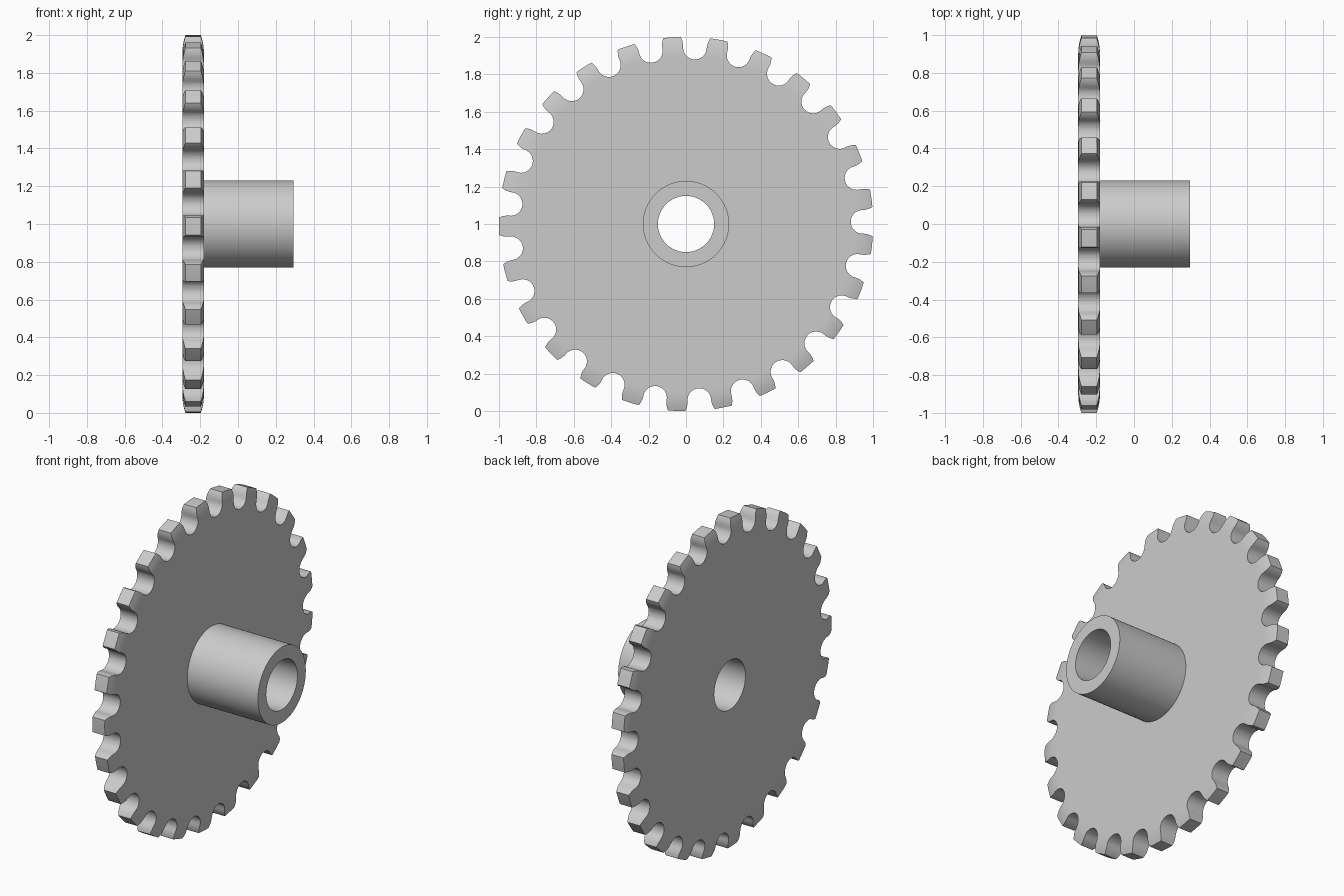
import bpy, bmesh, math
from mathutils import Vector

TEETH = 25
SEGMENTS = 150
PHASE = math.radians(0.7)          # small turn of the tooth ring
BACK, FACE, HUB_END = -0.295, -0.18, 0.295
BORE_R, HUB_R, TIP_R = 0.15, 0.23, 1.0
CHAMFER_R, CHAMFER_ARC = 0.90, 0.31
SEAT_R, SEAT_DIST = 0.063, 0.943   # round roller seats between the teeth

old = bpy.data.objects.get("Cube")
if old:
    bpy.data.objects.remove(old, do_unlink=True)

steel = bpy.data.materials.new("plain_grey")
steel.use_nodes = True
colour = (0.6, 0.6, 0.6, 1)
steel.diffuse_color = colour
steel.node_tree.nodes["Principled BSDF"].inputs["Base Color"].default_value = colour


def polar(x, r, a):
    return Vector((x, r * math.cos(a), 1 + r * math.sin(a)))


def make_object(name, bm):
    bmesh.ops.recalc_face_normals(bm, faces=bm.faces)
    mesh = bpy.data.meshes.new(name)
    bm.to_mesh(mesh)
    bm.free()
    mesh.materials.append(steel)
    obj = bpy.data.objects.new(name, mesh)
    bpy.context.collection.objects.link(obj)
    return obj


def lathe(name, profile):
    """Turn a closed (x, radius) profile around the axle."""
    bm = bmesh.new()
    rings = [[bm.verts.new(polar(x, r, math.tau * i / SEGMENTS)) for x, r in profile]
             for i in range(SEGMENTS)]
    n = len(profile)
    for i, ring in enumerate(rings):
        nxt = rings[(i + 1) % SEGMENTS]
        for j in range(n):
            k = (j + 1) % n
            bm.faces.new((ring[j], ring[k], nxt[k], nxt[j]))
    return make_object(name, bm)


# Plate with rounded rim, hub tube and through bore, as one turned body
rim = []
for i in range(7):
    r = CHAMFER_R + (TIP_R - CHAMFER_R) * i / 6
    rim.append((CHAMFER_ARC - math.sqrt(CHAMFER_ARC ** 2 - (r - CHAMFER_R) ** 2), r))
profile = [(BACK, BORE_R), (BACK, CHAMFER_R - 0.03)]
profile += [(BACK + d, r) for d, r in rim]
profile += [(FACE - d, r) for d, r in reversed(rim)]
profile += [(FACE, CHAMFER_R - 0.03), (FACE, HUB_R), (HUB_END, HUB_R), (HUB_END, BORE_R)]
sprocket = lathe("sprocket_wheel_and_hub", profile)

# Outline of one gap: round seat, then flanks flaring toward the tips
flank = []
for i in range(1, 7):
    du = 0.09 * i / 6
    flank.append((SEAT_DIST + du, SEAT_R + 5.5 * du * du))
seat = []
for i in range(17):
    a = math.pi * (0.5 + i / 16)
    seat.append((SEAT_DIST + SEAT_R * math.cos(a), SEAT_R * math.sin(a)))
gap = list(reversed(flank)) + seat + [(u, -v) for u, v in flank]

# Cutter holding all gaps
bm = bmesh.new()
for t in range(TEETH):
    a = PHASE + math.tau * t / TEETH
    c, s = math.cos(a), math.sin(a)
    base = [bm.verts.new((BACK - 0.05, u * c - v * s, 1 + u * s + v * c)) for u, v in gap]
    face = bm.faces.new(base)
    out = bmesh.ops.extrude_face_region(bm, geom=[face])
    moved = [g for g in out["geom"] if isinstance(g, bmesh.types.BMVert)]
    bmesh.ops.translate(bm, verts=moved, vec=(FACE - BACK + 0.1, 0, 0))
cutter = make_object("tooth_gap_cutter", bm)
cutter.hide_render = True

# Cut the teeth
cut = sprocket.modifiers.new("tooth_gaps", 'BOOLEAN')
cut.operation = 'DIFFERENCE'
cut.solver = 'EXACT'
cut.object = cutter
bpy.ops.object.select_all(action='DESELECT')
sprocket.select_set(True)
bpy.context.view_layer.objects.active = sprocket
bpy.ops.object.modifier_apply(modifier=cut.name)
bpy.data.objects.remove(cutter, do_unlink=True)
bpy.ops.object.shade_smooth_by_angle(angle=math.radians(30))
